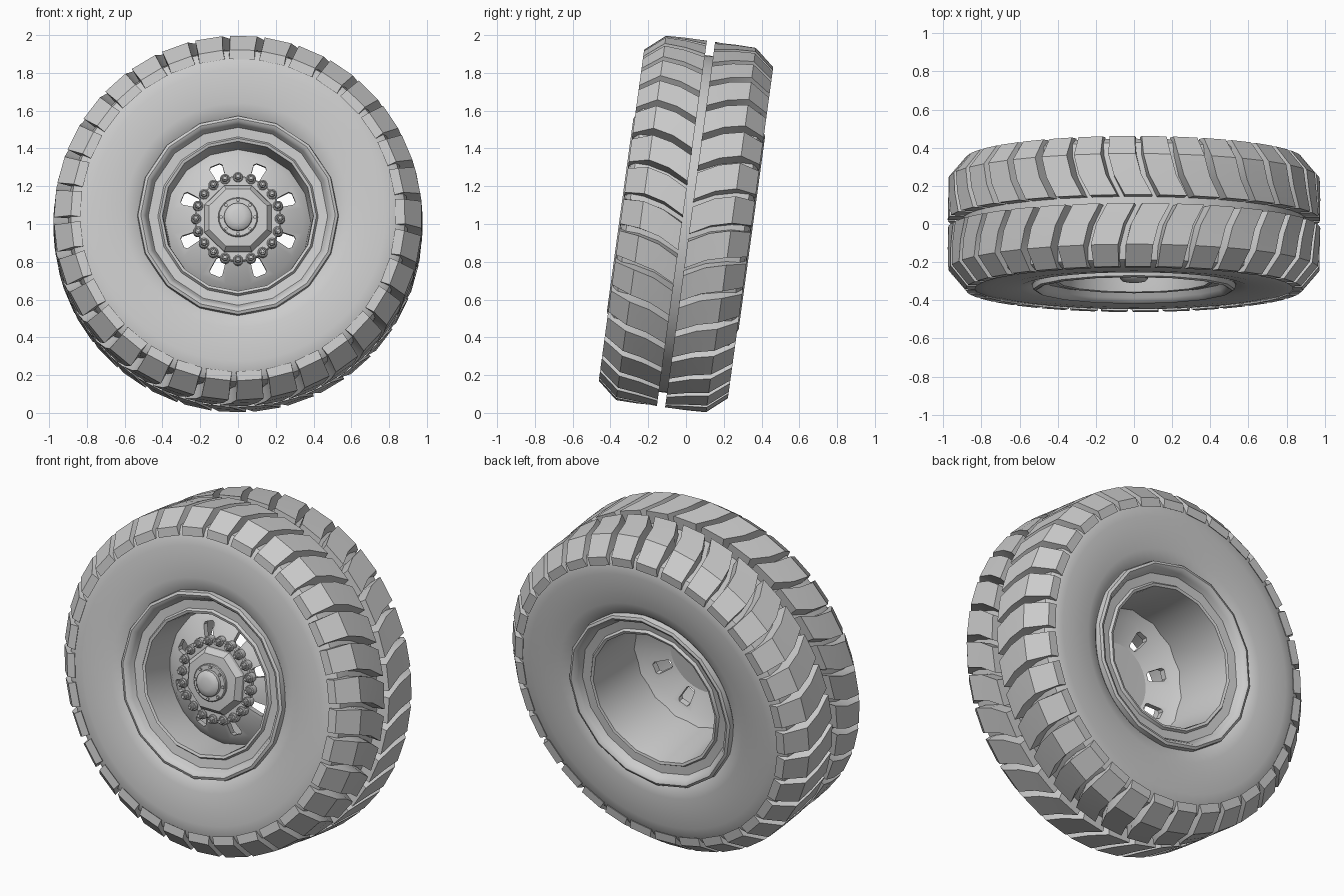
import bpy, bmesh
from math import sin, cos, pi, radians
from mathutils import Matrix

if "Cube" in bpy.data.objects:
    bpy.data.objects.remove(bpy.data.objects["Cube"])

# Wheel axle runs along local y; the whole wheel leans back slightly
TILT = Matrix.Translation((0, 0, 1.0)) @ Matrix.Rotation(radians(-7.8), 4, 'X')


def pt(u, r, a):
    """Axle offset u, radius r, angle a (0 = up, positive towards -x)."""
    return (-r * sin(a), u, r * cos(a))


def finish(name, bm, angle=30):
    bmesh.ops.recalc_face_normals(bm, faces=bm.faces[:])
    me = bpy.data.meshes.new(name)
    bm.to_mesh(me)
    bm.free()
    me.transform(TILT)
    ob = bpy.data.objects.new(name, me)
    bpy.context.collection.objects.link(ob)
    bpy.ops.object.select_all(action='DESELECT')
    ob.select_set(True)
    bpy.context.view_layer.objects.active = ob
    if angle:
        bpy.ops.object.shade_smooth_by_angle(angle=radians(angle))
    return ob


def lathe(bm, profile, n, closed=False, centre=(0, 0), phase=0.0):
    """Revolve (u, r) points around the axle, or around a parallel axis."""
    rings = []
    for u, r in profile:
        ring = []
        for i in range(n if r > 0 else 1):
            x, y, z = pt(u, r, phase + 2 * pi * i / n)
            ring.append(bm.verts.new((x + centre[0], y, z + centre[1])))
        rings.append(ring)
    pairs = list(zip(rings, rings[1:]))
    if closed:
        pairs.append((rings[-1], rings[0]))
    for a, b in pairs:
        if len(a) == 1 and len(b) == 1:  # two points on the axis: no surface between
            continue
        for i in range(n):
            j = (i + 1) % n
            f = [a[i % len(a)], a[j % len(a)], b[j % len(b)], b[i % len(b)]]
            bm.faces.new(list(dict.fromkeys(f)))


def turned(name, profile, n, closed=False, angle=30, phase=0.0):
    bm = bmesh.new()
    lathe(bm, profile, n, closed, phase=phase)
    return finish(name, bm, angle)


# Tyre carcass: mirrored half section, front side to back side
half = [(-.29, .50), (-.325, .54), (-.338, .60), (-.345, .70), (-.343, .78),
        (-.335, .85), (-.31, .885), (-.24, .90)]
turned("tyre_carcass", half + [(-u, r) for u, r in reversed(half)], 66, angle=40)

# Tread lugs: (u, top radius, base radius, sweep angle) sections per lug
SECTIONS = [(.022, .977, .89, 0), (.13, .977, .89, .06), (.24, .974, .88, .09),
            (.345, .885, .835, .095)]
LUGS = 33
pitch = 2 * pi / LUGS
for side, name, start in ((-1, "front_tread_lugs", -.095 - .025),
                          (1, "back_tread_lugs", -.12 + pitch / 2)):
    bm = bmesh.new()
    for k in range(LUGS):
        prev = None
        for u, rt, rb, sweep in SECTIONS:
            c = start + k * pitch + sweep
            wt, wb = pitch * .39, pitch * .43
            ring = [bm.verts.new(pt(side * u, r, c + d)) for r, d in
                    ((rb, -wb), (rt, -wt), (rt, wt), (rb, wb))]
            if prev:
                for i in range(4):
                    j = (i + 1) % 4
                    bm.faces.new((prev[i], prev[j], ring[j], ring[i]))
            else:
                bm.faces.new(ring)
            prev = ring
        bm.faces.new(prev)
    finish(name, bm, 20)

# Rim with rolled lips on both sides and a deep barrel
lip = [(-.30, .535), (-.345, .53), (-.352, .515), (-.345, .50), (-.325, .488),
       (-.30, .475), (-.295, .425), (-.31, .415), (-.305, .40), (-.26, .395)]
barrel = [(-.10, .385), (.10, .385)]
turned("rim", lip + barrel + [(-u, r) for u, r in reversed(lip)], 16, angle=35)

# Wheel disc, a shallow cone pierced by eight hand holes
dish = turned("wheel_disc", [(-.09, .388), (-.13, .345), (-.185, .22), (-.195, 0),
                             (-.16, 0), (-.155, .21), (-.10, .335), (-.06, .388)],
              32, closed=True, angle=0)
bm = bmesh.new()
outline = [(.225, -.018), (.235, -.026), (.305, -.036), (.318, -.025),
           (.318, .025), (.305, .036), (.235, .026), (.225, .018)]
for k in range(8):
    a = (k + .5) * pi / 4
    rings = [[bm.verts.new((-r * sin(a) + t * cos(a), u, r * cos(a) + t * sin(a)))
              for r, t in outline] for u in (-.35, .1)]
    for i in range(8):
        j = (i + 1) % 8
        bm.faces.new((rings[0][i], rings[0][j], rings[1][j], rings[1][i]))
    bm.faces.new(rings[0])
    bm.faces.new(rings[1])
cutter = finish("hole_cutter", bm, 0)
cutter.hide_render = True
mod = dish.modifiers.new("holes", 'BOOLEAN')
mod.object = cutter
mod.solver = 'EXACT'
bpy.ops.object.select_all(action='DESELECT')
dish.select_set(True)
bpy.context.view_layer.objects.active = dish
bpy.ops.object.modifier_apply(modifier=mod.name)
bpy.data.objects.remove(cutter)
bpy.ops.object.shade_smooth_by_angle(angle=radians(20))

# Hub: mounting plate, octagonal body, cap flange and domed cap
turned("hub_plate", [(-.16, .228), (-.2, .228), (-.205, .222), (-.205, 0)], 40)
turned("hub_body", [(-.19, .195), (-.22, .19), (-.25, .165), (-.255, .105), (-.255, 0)],
       8, angle=20, phase=pi / 8)
turned("cap_flange", [(-.25, .105), (-.268, .105), (-.272, .1), (-.272, 0)], 24)
turned("hub_cap", [(-.26, .076), (-.29, .074), (-.302, .062), (-.308, .035), (-.31, 0)],
       16, angle=40)


def fasteners(name, count, radius, profile, sides):
    bm = bmesh.new()
    for k in range(count):
        a = 2 * pi * k / count
        lathe(bm, profile, sides, centre=(-radius * sin(a), radius * cos(a)), phase=a)
    finish(name, bm, 30)


# Wheel nuts: round washers, hex nuts and stud ends, then small cap bolts
fasteners("nut_washers", 20, .222, [(-.18, .027), (-.213, .027), (-.217, .022), (-.217, 0)], 12)
fasteners("wheel_nuts", 20, .222, [(-.21, .019), (-.235, .019), (-.239, .015), (-.239, 0)], 6)
fasteners("wheel_studs", 20, .222, [(-.23, .009), (-.249, .009), (-.249, 0)], 8)
fasteners("cap_bolts", 8, .09, [(-.265, .009), (-.281, .009), (-.281, 0)], 6)
